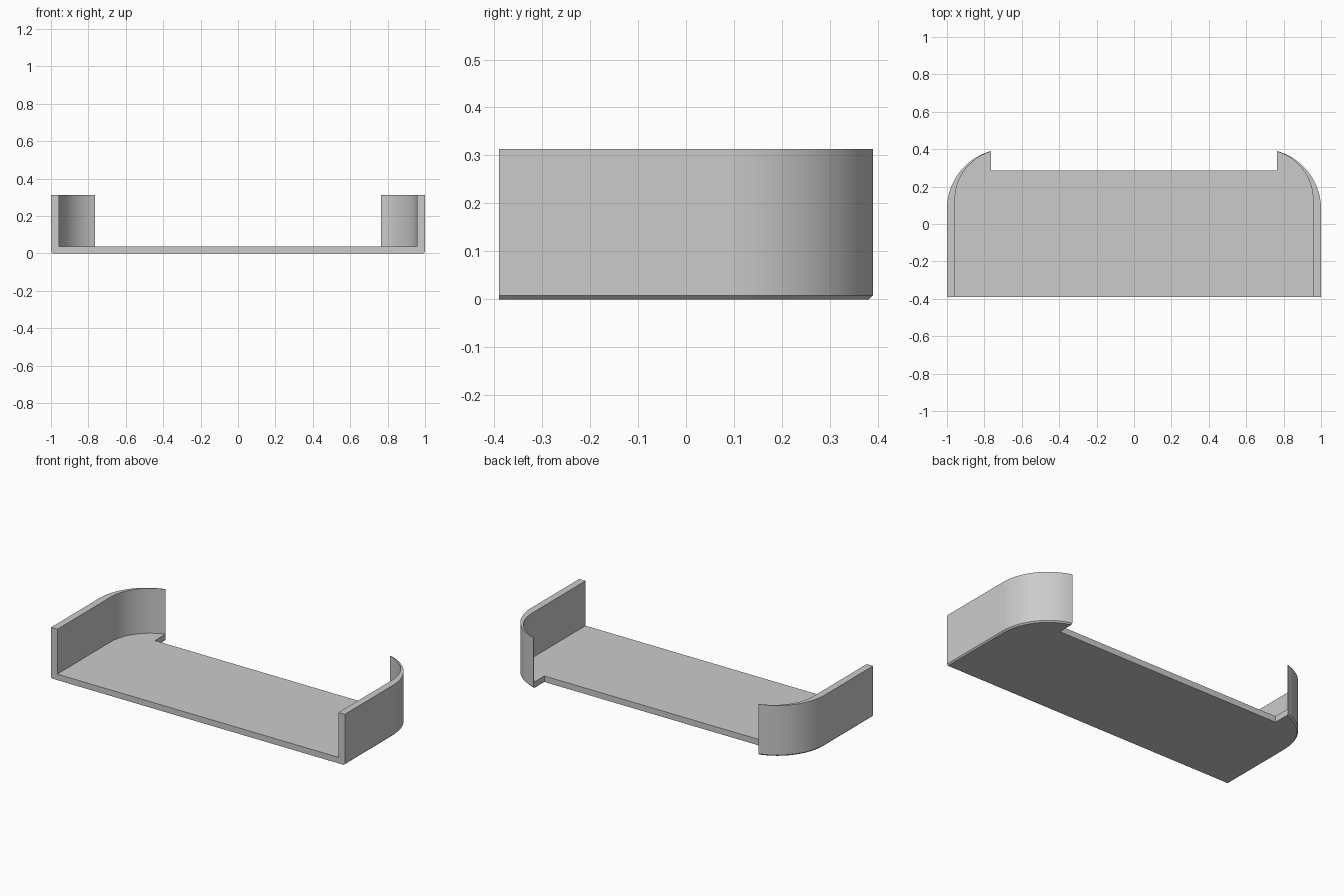
import bpy
import bmesh
from math import acos, cos, sin

cube = bpy.data.objects.get("Cube")
if cube:
    bpy.data.objects.remove(cube, do_unlink=True)

FRONT, TIP_X, SLOT_Y = -0.39, 0.765, 0.285
HEIGHT, FLOOR, CHAMFER = 0.313, 0.037, 0.008
STEPS = 28

grey = bpy.data.materials.new("plain grey")
grey.use_nodes = True
grey.diffuse_color = (0.6, 0.6, 0.6, 1)
grey.node_tree.nodes["Principled BSDF"].inputs["Base Color"].default_value = grey.diffuse_color


def side_curve(side_x, front, start_y, tip_y, inset=0):
    """Straight side that bends inwards in an arc ending at TIP_X."""
    run, rise = side_x - TIP_X, tip_y - start_y
    radius = (run * run + rise * rise) / (2 * run)
    centre = side_x - radius
    r = radius - inset
    end = acos((TIP_X - centre) / r)
    arc = [(centre + r * cos(end * i / STEPS), start_y + r * sin(end * i / STEPS))
           for i in range(STEPS + 1)]
    return [(side_x - inset, front)] + arc


def mirrored(half):
    return half + [(-x, y) for x, y in reversed(half)]


def loft(name, levels):
    """Closed solid through matching outlines at rising heights."""
    bm = bmesh.new()
    rings = [[bm.verts.new((x, y, z)) for x, y in pts] for pts, z in levels]
    n = len(rings[0])
    for low, high in zip(rings, rings[1:]):
        for i in range(n):
            j = (i + 1) % n
            bm.faces.new((low[i], low[j], high[j], high[i]))
    bm.faces.new(rings[0][::-1])
    bm.faces.new(rings[-1])
    bmesh.ops.recalc_face_normals(bm, faces=bm.faces[:])
    mesh = bpy.data.meshes.new(name)
    bm.to_mesh(mesh)
    bm.free()
    mesh.materials.append(grey)
    obj = bpy.data.objects.new(name, mesh)
    bpy.context.collection.objects.link(obj)
    return obj


def body_outline(inset):
    return mirrored(side_curve(1, FRONT, 0.08, 0.39, inset) + [(TIP_X, SLOT_Y)])


# Tray body with a chamfer under the outer sides and a slot at the back
tray = loft("tray", [(body_outline(CHAMFER), 0),
                     (body_outline(0), CHAMFER),
                     (body_outline(0), HEIGHT)])

# Hollow above the floor, open at the front and through the slot
hollow = mirrored(side_curve(0.957, FRONT - 0.1, 0.13, 0.386) + [(TIP_X - 0.005, 0.5)])
cutter = loft("hollow_cutter", [(hollow, FLOOR), (hollow, HEIGHT + 0.1)])
cutter.hide_render = True

cut = tray.modifiers.new("hollow", 'BOOLEAN')
cut.operation = 'DIFFERENCE'
cut.solver = 'EXACT'
cut.object = cutter
bpy.ops.object.select_all(action='DESELECT')
bpy.context.view_layer.objects.active = tray
tray.select_set(True)
bpy.ops.object.modifier_apply(modifier=cut.name)
bpy.data.objects.remove(cutter, do_unlink=True)
bpy.ops.object.shade_smooth_by_angle(angle=0.5)
